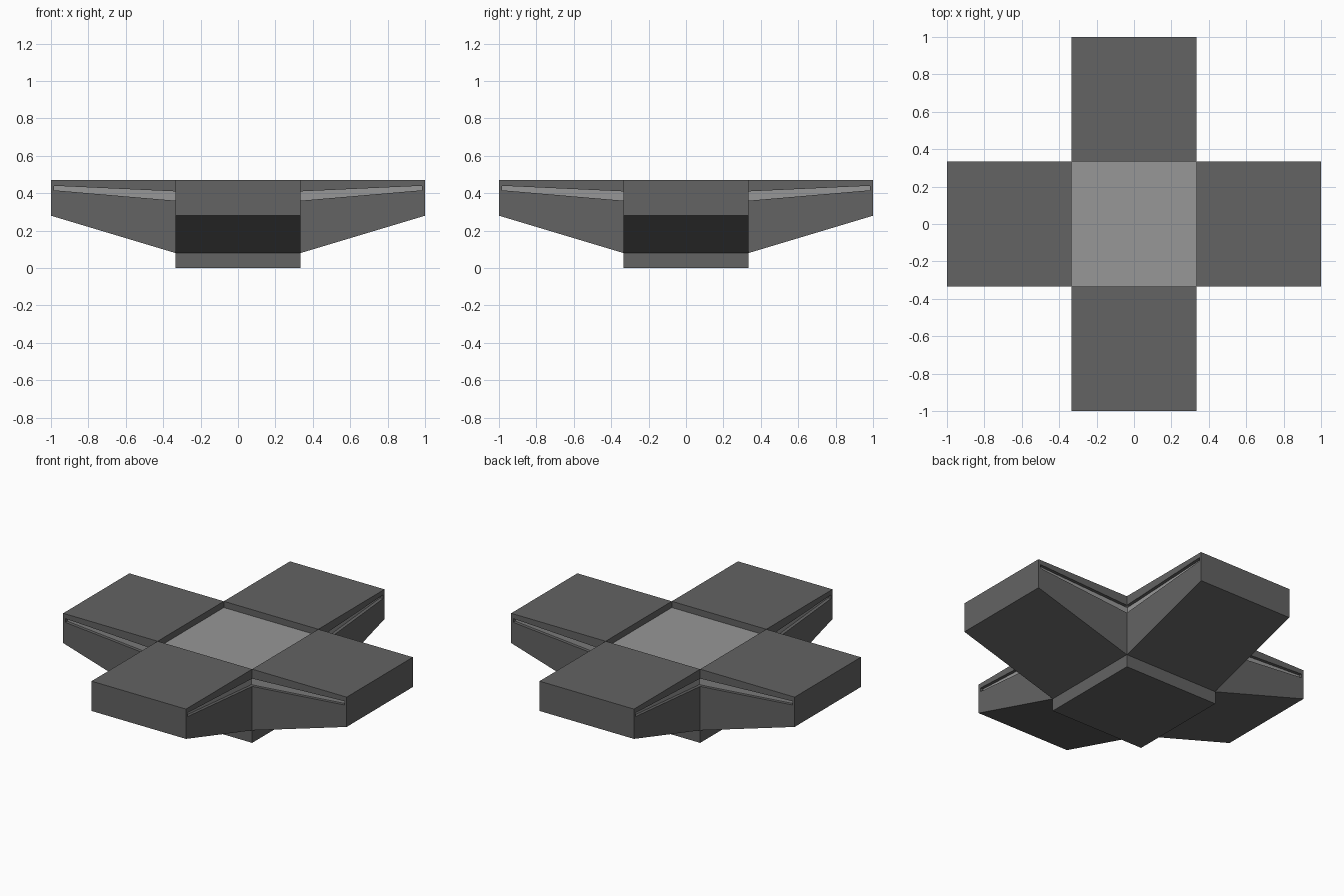
import bpy, bmesh, math
from mathutils import Matrix

if "Cube" in bpy.data.objects:
    bpy.data.objects.remove(bpy.data.objects["Cube"])

W = 1 / 3        # half width of arms and centre
D = 0.02         # groove depth
CAP = 0.985      # grooves stop just before the arm ends


def material(name, v):
    m = bpy.data.materials.new(name)
    m.diffuse_color = (v, v, v, 1)
    m.use_nodes = True
    m.node_tree.nodes["Principled BSDF"].inputs["Base Color"].default_value = m.diffuse_color
    return m


dark = material("dark_grey", 0.125)
light = material("light_grey", 0.31)


def extrude_profile(name, profile, half, mat, turn=0):
    """Extrude an (x, z) profile across y, then turn it about z."""
    bm = bmesh.new()
    face = bm.faces.new([bm.verts.new((x, -half, z)) for x, z in profile])
    out = bmesh.ops.extrude_face_region(bm, geom=[face])
    new = [g for g in out["geom"] if isinstance(g, bmesh.types.BMVert)]
    bmesh.ops.translate(bm, verts=new, vec=(0, 2 * half, 0))
    bmesh.ops.recalc_face_normals(bm, faces=bm.faces)
    bm.transform(Matrix.Rotation(turn, 4, 'Z'))
    me = bpy.data.meshes.new(name)
    bm.to_mesh(me)
    bm.free()
    me.materials.append(mat)
    ob = bpy.data.objects.new(name, me)
    bpy.context.collection.objects.link(ob)
    return ob


def rect(x0, x1, z0, z1):
    return [(x0, z0), (x1, z0), (x1, z1), (x0, z1)]


# centre base and recessed top panel
extrude_profile("centre_base", rect(-W, W, 0, 0.36), W, dark)
extrude_profile("centre_panel", rect(-W, W, 0.41, 0.43), W, light)

# four arms: top slab, tapered underside, end cap and the light core in the side groove
for i, side in enumerate(("right", "back", "left", "front")):
    a = i * math.pi / 2
    extrude_profile(side + "_arm_top",
                    [(W, 0.41), (CAP, 0.44), (CAP, 0.47), (W, 0.47)], W, dark, a)
    extrude_profile(side + "_arm_underside",
                    [(W, 0.08), (CAP, 0.2755), (CAP, 0.416), (W, 0.36)], W, dark, a)
    extrude_profile(side + "_arm_end",
                    [(CAP, 0.2755), (1, 0.28), (1, 0.47), (CAP, 0.47)], W, dark, a)
    extrude_profile(side + "_arm_core",
                    [(0, 0.34), (W, 0.34), (CAP, 0.40), (CAP, 0.45), (W, 0.42), (0, 0.42)],
                    W - D, light, a)
